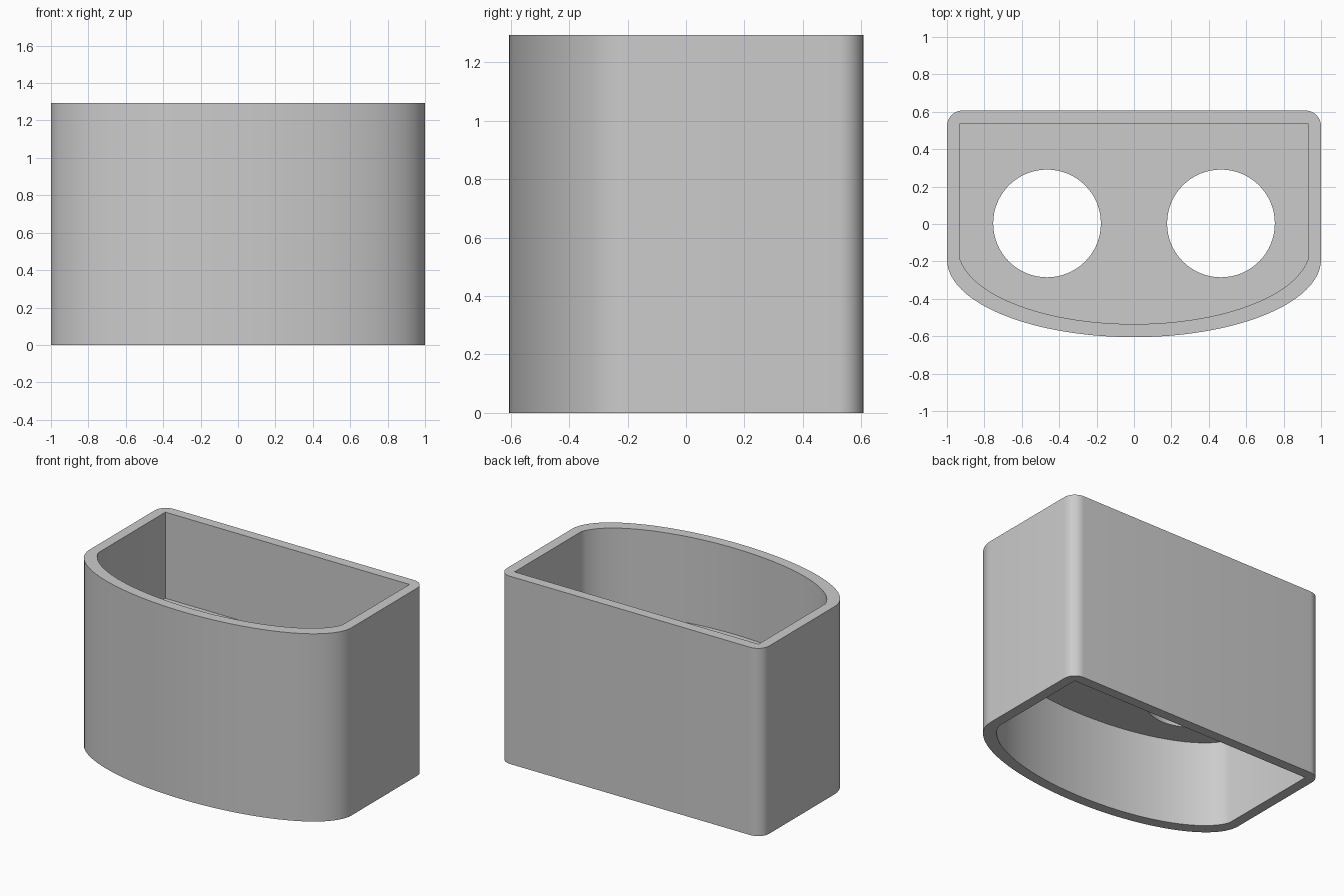
import bpy, bmesh, math

cube = bpy.data.objects.get("Cube")
if cube:
    bpy.data.objects.remove(cube, do_unlink=True)

HEIGHT, SHELF_LOW, SHELF_TOP = 1.293, 0.59, 0.70

grey = bpy.data.materials.new("plain_grey")
grey.use_nodes = True
colour = (0.6, 0.6, 0.6, 1)
grey.diffuse_color = colour
grey.node_tree.nodes["Principled BSDF"].inputs["Base Color"].default_value = colour


def arc(cx, cy, rx, ry, start, end, steps):
    """Points along part of an ellipse, angles in degrees."""
    angles = [math.radians(start + (end - start) * i / steps) for i in range(steps + 1)]
    return [(cx + rx * math.cos(a), cy + ry * math.sin(a)) for a in angles]


def prism(name, outline, low, high):
    """Straight solid with the given outline."""
    bm = bmesh.new()
    base = bm.faces.new([bm.verts.new((x, y, low)) for x, y in outline])
    top = bmesh.ops.extrude_face_region(bm, geom=[base])["geom"]
    verts = [v for v in top if isinstance(v, bmesh.types.BMVert)]
    bmesh.ops.translate(bm, verts=verts, vec=(0, 0, high - low))
    bmesh.ops.recalc_face_normals(bm, faces=bm.faces)
    mesh = bpy.data.meshes.new(name)
    bm.to_mesh(mesh)
    bm.free()
    mesh.materials.append(grey)
    obj = bpy.data.objects.new(name, mesh)
    bpy.context.collection.objects.link(obj)
    return obj


# Outer wall: bowed front, straight sides, rounded back corners
r = 0.085
outer = (arc(0, -0.19, 1, 0.415, 180, 360, 48)
         + arc(1 - r, 0.607 - r, r, r, 0, 90, 10)
         + arc(r - 1, 0.607 - r, r, r, 90, 180, 10))
body = prism("holder_body", outer, 0, HEIGHT)

# Pocket outline: bowed front with square back corners
inner = arc(0, -0.13, 0.94, 0.405, 188.5, 351.5, 44) + [(0.93, 0.538), (-0.93, 0.538)]

# Upper pocket, lower pocket and the two round holes in the shelf between them
cutters = [prism("upper_pocket_cutter", inner, SHELF_TOP, HEIGHT + 0.2),
           prism("lower_pocket_cutter", inner, -0.2, SHELF_LOW)]
for side, x in (("right", -0.465), ("left", 0.465)):
    circle = arc(x, 0.003, 0.288, 0.288, 0, 360, 64)[:-1]
    cutters.append(prism(side + "_hole_cutter", circle, SHELF_LOW - 0.1, SHELF_TOP + 0.1))

bpy.ops.object.select_all(action="DESELECT")
body.select_set(True)
bpy.context.view_layer.objects.active = body
for cutter in cutters:
    cutter.hide_render = True
    cut = body.modifiers.new(cutter.name, "BOOLEAN")
    cut.operation = "DIFFERENCE"
    cut.solver = "EXACT"
    cut.object = cutter
    bpy.ops.object.modifier_apply(modifier=cut.name)
    bpy.data.objects.remove(cutter, do_unlink=True)

bpy.ops.object.shade_smooth_by_angle(angle=math.radians(30))
